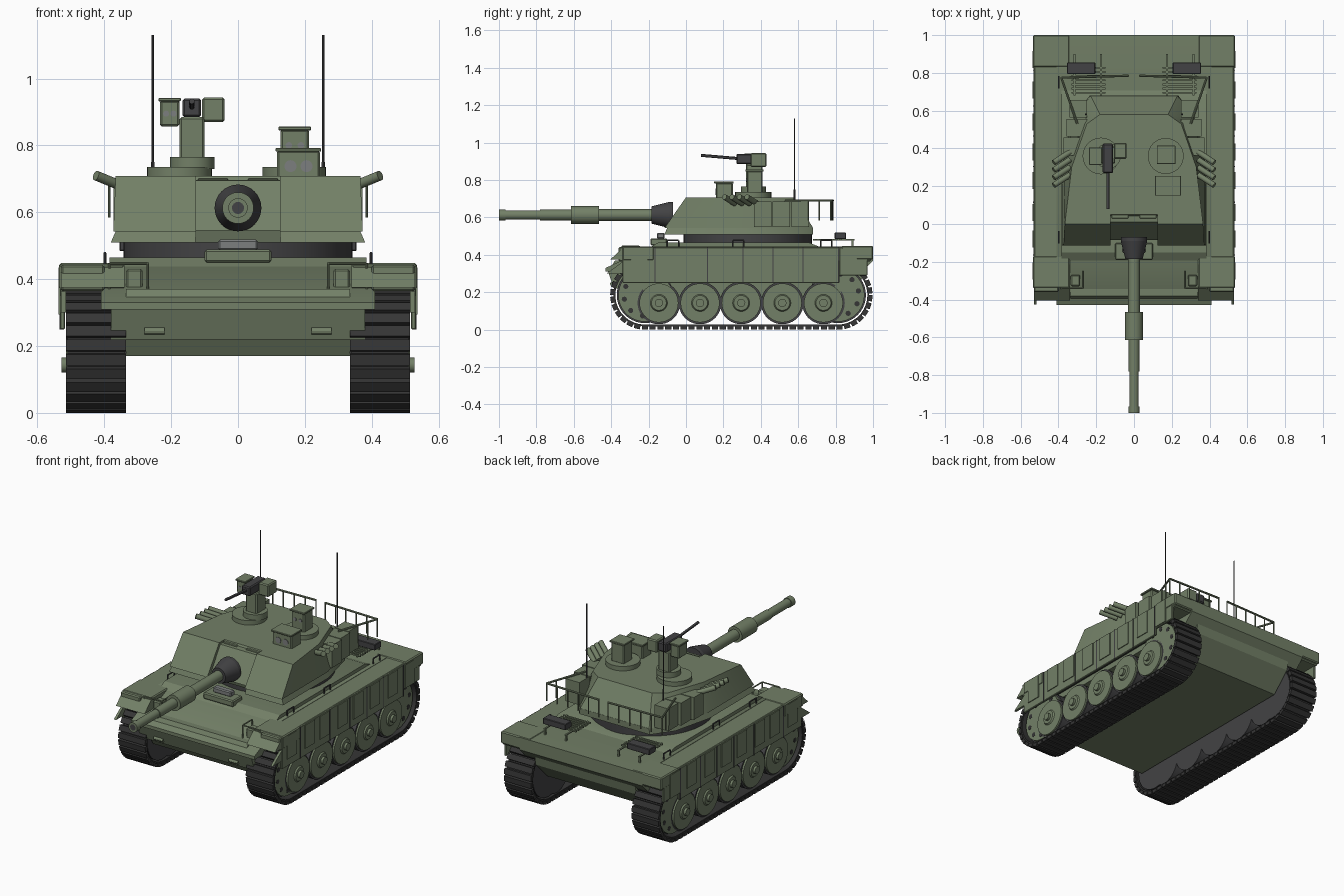
import bpy, bmesh, math
from mathutils import Vector, Matrix

if "Cube" in bpy.data.objects:
    bpy.data.objects.remove(bpy.data.objects["Cube"])


def material(name, rgb):
    m = bpy.data.materials.new(name)
    m.diffuse_color = (*rgb, 1)
    m.use_nodes = True
    m.node_tree.nodes["Principled BSDF"].inputs["Base Color"].default_value = m.diffuse_color
    return m


GREEN = material("army green", (0.17, 0.215, 0.135))
DARK = material("dark grey", (0.055, 0.055, 0.058))
TRACK = material("track black", (0.036, 0.036, 0.036))
GREY = material("light grey", (0.2, 0.21, 0.21))


def finish(bm, name, mat, mirror=False):
    bmesh.ops.recalc_face_normals(bm, faces=bm.faces)
    if mirror:
        geo = bmesh.ops.duplicate(bm, geom=bm.verts[:] + bm.edges[:] + bm.faces[:])["geom"]
        for v in geo:
            if isinstance(v, bmesh.types.BMVert):
                v.co.x *= -1
        bmesh.ops.reverse_faces(bm, faces=[f for f in geo if isinstance(f, bmesh.types.BMFace)])
    me = bpy.data.meshes.new(name)
    bm.to_mesh(me)
    bm.free()
    me.materials.append(mat)
    ob = bpy.data.objects.new(name, me)
    bpy.context.collection.objects.link(ob)
    return ob


def add_box(bm, x, y, z):
    mid = Vector((sum(x) / 2, sum(y) / 2, sum(z) / 2))
    size = (x[1] - x[0], y[1] - y[0], z[1] - z[0], 1)
    bmesh.ops.create_cube(bm, size=1, matrix=Matrix.Translation(mid) @ Matrix.Diagonal(size))


def box(name, x, y, z, mat=GREEN, mirror=False, bevel=0.006):
    bm = bmesh.new()
    add_box(bm, x, y, z)
    if bevel:
        bmesh.ops.bevel(bm, geom=bm.edges[:], offset=bevel, segments=1, affect='EDGES')
    return finish(bm, name, mat, mirror)


def add_rod(bm, a, b, r0, r1=None, n=24):
    a, b = Vector(a), Vector(b)
    rot = (b - a).to_track_quat('Z', 'Y').to_matrix().to_4x4()
    bmesh.ops.create_cone(bm, cap_ends=True, segments=n, radius1=r0, radius2=r0 if r1 is None else r1,
                          depth=(b - a).length, matrix=Matrix.Translation((a + b) / 2) @ rot)


def rods(name, items, mat=GREEN, mirror=False, n=24):
    bm = bmesh.new()
    for it in items:
        add_rod(bm, *it, n=n)
    return finish(bm, name, mat, mirror)


def loft(name, rings, mat=GREEN, mirror=False):
    """Closed solid joining rings that have the same number of points."""
    bm = bmesh.new()
    vs = [[bm.verts.new(p) for p in ring] for ring in rings]
    n = len(vs[0])
    for a, b in zip(vs, vs[1:]):
        for i in range(n):
            bm.faces.new((a[i], a[(i + 1) % n], b[(i + 1) % n], b[i]))
    bm.faces.new(vs[0])
    bm.faces.new(vs[-1])
    return finish(bm, name, mat, mirror)


def slab(name, x, yz, mat=GREEN, mirror=False):
    return loft(name, [[(xx, y, z) for y, z in yz] for xx in x], mat, mirror)


def sym_ring(half, z):
    return [(x, y, z) for x, y in half] + [(-x, y, z) for x, y in reversed(half)]


# Hull
slab("lower_hull", (-0.335, 0.335), [(-0.33, 0.17), (0.84, 0.17), (0.95, 0.28), (0.97, 0.37), (-0.38, 0.37), (-0.415, 0.31)])
slab("nose_plate", (-0.38, 0.38), [(-0.385, 0.22), (-0.34, 0.22), (-0.34, 0.32), (-0.42, 0.32)])
slab("upper_hull", (-0.41, 0.41), [(-0.43, 0.31), (-0.43, 0.33), (-0.18, 0.445), (1.0, 0.445), (1.0, 0.37), (0.94, 0.31)])
slab("deck", (-0.385, 0.385), [(-0.20, 0.435), (-0.15, 0.465), (0.66, 0.465), (0.72, 0.44)])

# Fenders, corner boxes and skirts
box("fender", (0.40, 0.53), (-0.36, 0.99), (0.365, 0.443), mirror=True)
box("front_corner_box", (0.34, 0.535), (-0.34, -0.17), (0.37, 0.446), mirror=True)
slab("front_mudguard", (0.34, 0.53), [(-0.405, 0.375), (-0.33, 0.375), (-0.33, 0.444)], mirror=True)
slab("front_flap", (0.515, 0.53), [(-0.425, 0.30), (-0.33, 0.30), (-0.33, 0.37)], mirror=True)
box("rear_corner_box", (0.34, 0.535), (0.83, 1.0), (0.375, 0.448), mirror=True)
box("side_skirt", (0.517, 0.532), (-0.34, 0.82), (0.25, 0.44), mirror=True, bevel=0.003)
box("rear_skirt", (0.517, 0.532), (0.82, 0.97), (0.29, 0.44), mirror=True, bevel=0.003)
bm = bmesh.new()
for y in (-0.25, -0.08, 0.06, 0.23, 0.38, 0.54, 0.71, 0.87):
    add_box(bm, (0.53, 0.537), (y - 0.045, y + 0.045), (0.295, 0.435))
finish(bm, "skirt_panels", GREEN, True)
bm = bmesh.new()
for y in (-0.165, 0.115, 0.305, 0.465, 0.625, 0.815):
    add_box(bm, (0.53, 0.534), (y - 0.003, y + 0.003), (0.25, 0.44))
finish(bm, "skirt_seams", DARK, True)

# Tracks: belt with separate links around two end arcs
Y0, Y1, ZC, R = -0.22, 0.812, 0.185, 0.175
straight, arc = Y1 - Y0, math.pi * R


def track_point(s, r):
    """Position and pitch angle at distance s along the loop."""
    if s < straight:
        return Y0 + s, ZC - r, 0
    s -= straight
    if s < arc:
        a = s / R
        return Y1 + r * math.sin(a), ZC - r * math.cos(a), a
    s -= arc
    if s < straight:
        return Y1 - s, ZC + r, math.pi
    a = math.pi + (s - straight) / R
    return Y0 + r * math.sin(a), ZC - r * math.cos(a), a


total, links = 2 * (straight + arc), 76
bm = bmesh.new()
for i in range(links):
    y, z, a = track_point(i * total / links, R)
    mat = Matrix.Translation((0.425, y, z)) @ Matrix.Rotation(a, 4, 'X')
    bmesh.ops.create_cube(bm, size=1, matrix=mat @ Matrix.Diagonal((0.18, 0.033, 0.02, 1)))
finish(bm, "track_links", TRACK, True)
bm = bmesh.new()
loops = []
for x, r in ((0.34, 0.168), (0.51, 0.168), (0.51, 0.158), (0.34, 0.158)):
    loops.append([bm.verts.new((x, *track_point(i * total / 96, r)[:2])) for i in range(96)])
for k in range(4):
    a, b = loops[k], loops[(k + 1) % 4]
    for i in range(96):
        j = (i + 1) % 96
        bm.faces.new((a[i], a[j], b[j], b[i]))
finish(bm, "track_belt", TRACK, True)

# Road wheels, end wheels and hubs
tyres, discs, hubs, caps, holes = [], [], [], [], []
for i in range(5):
    y, z = -0.145 + 0.22 * i, 0.143
    tyres.append(((0.345, y, z), (0.495, y, z), 0.114))
    discs.append(((0.47, y, z), (0.506, y, z), 0.104))
    hubs.append(((0.50, y, z), (0.514, y, z), 0.05, 0.04))
    caps.append(((0.51, y, z), (0.528, y, z), 0.022))
for y in (Y0, Y1):
    tyres.append(((0.345, y, ZC), (0.47, y, ZC), 0.15))
    discs.append(((0.46, y, ZC), (0.495, y, ZC), 0.142))
    for k in range(10):
        a = k * math.tau / 10 + 0.2
        p = (y + 0.112 * math.cos(a), ZC + 0.112 * math.sin(a))
        holes.append(((0.49, *p), (0.4965, *p), 0.014))
rods("wheel_tyres", tyres, DARK, True, 40)
rods("wheel_discs", discs, GREEN, True, 40)
rods("wheel_hubs", hubs, GREEN, True)
rods("hub_caps", caps, GREEN, True, 16)
rods("sprocket_holes", holes, TRACK, True, 12)

# Turret
rods("turret_ring", [((0, 0.33, 0.44), (0, 0.33, 0.515), 0.343)], DARK, n=64)
foot = [(0.125, -0.06), (0.125, -0.10), (0.365, -0.10), (0.365, 0.32), (0.31, 0.56), (0.23, 0.68)]
base = [(0.125, -0.05), (0.125, -0.115), (0.373, -0.115), (0.373, 0.32), (0.315, 0.56), (0.23, 0.68)]
roof = [(0.125, 0.05), (0.125, 0.0), (0.366, 0.0), (0.33, 0.30), (0.25, 0.53), (0.18, 0.58)]
loft("turret_base", [sym_ring([(x * 1.02, y) for x, y in base], 0.51), sym_ring(foot, 0.545)])
loft("turret_body", [sym_ring(base, 0.543), sym_ring(roof, 0.708)])
slab("turret_centre", (-0.13, 0.13), [(-0.085, 0.545), (0.1, 0.545), (0.1, 0.70), (0.01, 0.695)])
bm = bmesh.new()
for y in (0.41, 0.51, 0.61):
    add_box(bm, (0.25, 0.372 - 0.15 * (y - 0.41)), (y - 0.047, y + 0.047), (0.55, 0.685))
finish(bm, "turret_side_bins", GREEN, True)

# Main gun
GZ = 0.613
rods("mantlet", [((0, -0.07, GZ), (0, -0.09, GZ), 0.07), ((0, -0.09, GZ), (0, -0.185, GZ), 0.07, 0.046)], DARK, n=32)
rods("gun_barrel", [((0, y0, GZ), (0, y1, GZ), r) for y0, y1, r in (
    (-0.15, -0.47, 0.031), (-0.465, -0.615, 0.047), (-0.61, -0.78, 0.029),
    (-0.78, -0.97, 0.025), (-0.965, -1.0, 0.029))], n=32)
rods("gun_bore", [((0, -0.99, GZ), (0, -1.0005, GZ), 0.018)], DARK)

# Commander hatch with remote machine gun
rods("hatch_ring", [((-0.175, 0.36, 0.70), (-0.175, 0.36, 0.735), 0.097),
                    ((-0.137, 0.36, 0.73), (-0.137, 0.36, 0.766), 0.067),
                    ((0.168, 0.36, 0.70), (0.168, 0.36, 0.735), 0.095)], n=40)
box("gun_pedestal", (-0.175, -0.10), (0.32, 0.41), (0.76, 0.885))
box("ammo_box", (-0.107, -0.04), (0.345, 0.43), (0.87, 0.944))
box("machine_gun_body", (-0.166, -0.11), (0.27, 0.425), (0.885, 0.94), DARK)
rods("machine_gun_barrel", [((-0.138, 0.28, 0.915), (-0.138, 0.08, 0.932), 0.008)], DARK, n=12)
box("weapon_sight", (-0.234, -0.175), (0.32, 0.40), (0.857, 0.935))
box("weapon_sight_lid", (-0.238, -0.171), (0.313, 0.405), (0.932, 0.942), bevel=0.002)

# Gunner sight and periscope
box("gunner_sight", (0.116, 0.245), (0.16, 0.25), (0.70, 0.785))
box("gunner_sight_lid", (0.112, 0.249), (0.15, 0.255), (0.782, 0.792), bevel=0.002)
box("periscope", (0.127, 0.213), (0.325, 0.41), (0.73, 0.848))
box("periscope_lid", (0.121, 0.219), (0.317, 0.415), (0.845, 0.856), bevel=0.002)
lenses = [((x, y + 0.01, z), (x, y - 0.003, z), r) for x, y, z, r in (
    (0.157, 0.16, 0.738, 0.018), (0.205, 0.16, 0.738, 0.018), (0.152, 0.325, 0.80, 0.01),
    (0.188, 0.325, 0.80, 0.01), (-0.215, 0.32, 0.895, 0.009), (-0.193, 0.32, 0.895, 0.009))]
rods("sight_lenses", lenses, GREY, n=20)
box("roof_blocks", (0.03, 0.12), (0.03, 0.09), (0.69, 0.702), mirror=True, bevel=0.003)

# Smoke launchers and antennas
rods("smoke_launchers", [((0.34, y, 0.675), (0.425, y - 0.055, 0.71), 0.015)
                         for y in (0.26, 0.30, 0.34, 0.38)], mirror=True, n=16)
rods("antenna", [((0.255, 0.58, 0.60), (0.255, 0.58, 0.75), 0.005),
                 ((0.255, 0.58, 0.74), (0.255, 0.58, 1.13), 0.003)], DARK, True, 8)

# Stowage railing behind the turret
A, B, C = Vector((0.30, 0.53, 0.69)), Vector((0.385, 0.775, 0.69)), Vector((0.03, 0.785, 0.69))
rail = [(A, B, 0.006), (B, C, 0.006)]
for p, q, n in ((A, B, 4), (B, C, 5)):
    for i in range(n + 1):
        t = p.lerp(q, i / n)
        rail.append((t, t - Vector((0, 0, 0.105)), 0.004))
rods("railing", rail, GREEN, True, 8)

# Rear deck: grille slats and exhaust boxes
bm = bmesh.new()
for i in range(7):
    y = 0.69 + 0.022 * i
    add_box(bm, (0.15, 0.33), (y, y + 0.01), (0.478, 0.486))
for x in (0.17, 0.31):
    add_box(bm, (x, x + 0.01), (0.68, 0.90), (0.478, 0.484))
    add_box(bm, (x, x + 0.01), (0.885, 0.895), (0.44, 0.484))
finish(bm, "rear_grille", GREEN, True)
box("rear_deck_box", (0.205, 0.355), (0.795, 0.855), (0.484, 0.52), DARK, True, 0.003)

# Front fittings
box("driver_hatch", (-0.10, 0.10), (-0.19, -0.10), (0.45, 0.488))
box("driver_window", (-0.06, 0.06), (-0.155, -0.115), (0.486, 0.518), GREY)
rods("tow_handle", [((0.22, -0.395, 0.245), (0.28, -0.395, 0.245), 0.011)], mirror=True, n=12)
box("headlight", (0.285, 0.335), (-0.33, -0.27), (0.37, 0.43), mirror=True)


def hoop(x0, x1, y0, y1, z0, z1):
    a, b, c, d = (x0, y0, z0), (x0, y0, z1), (x1, y1, z1), (x1, y1, z0)
    return [(a, b, 0.004), (b, c, 0.004), (c, d, 0.004)]


rods("light_guard", hoop(0.27, 0.385, -0.34, -0.34, 0.37, 0.447) + hoop(0.27, 0.27, -0.34, -0.25, 0.39, 0.447),
     mirror=True, n=8)
grips = []
for y in (-0.10, 0.25, 0.72):
    grips += hoop(0.398, 0.398, y, y + 0.06, 0.44, 0.478)
rods("deck_grips", grips, DARK, True, 8)

# Keep hard edges crisp and round parts smooth
bpy.ops.object.select_all(action='SELECT')
bpy.context.view_layer.objects.active = bpy.context.selected_objects[0]
bpy.ops.object.shade_smooth_by_angle(angle=math.radians(30))
